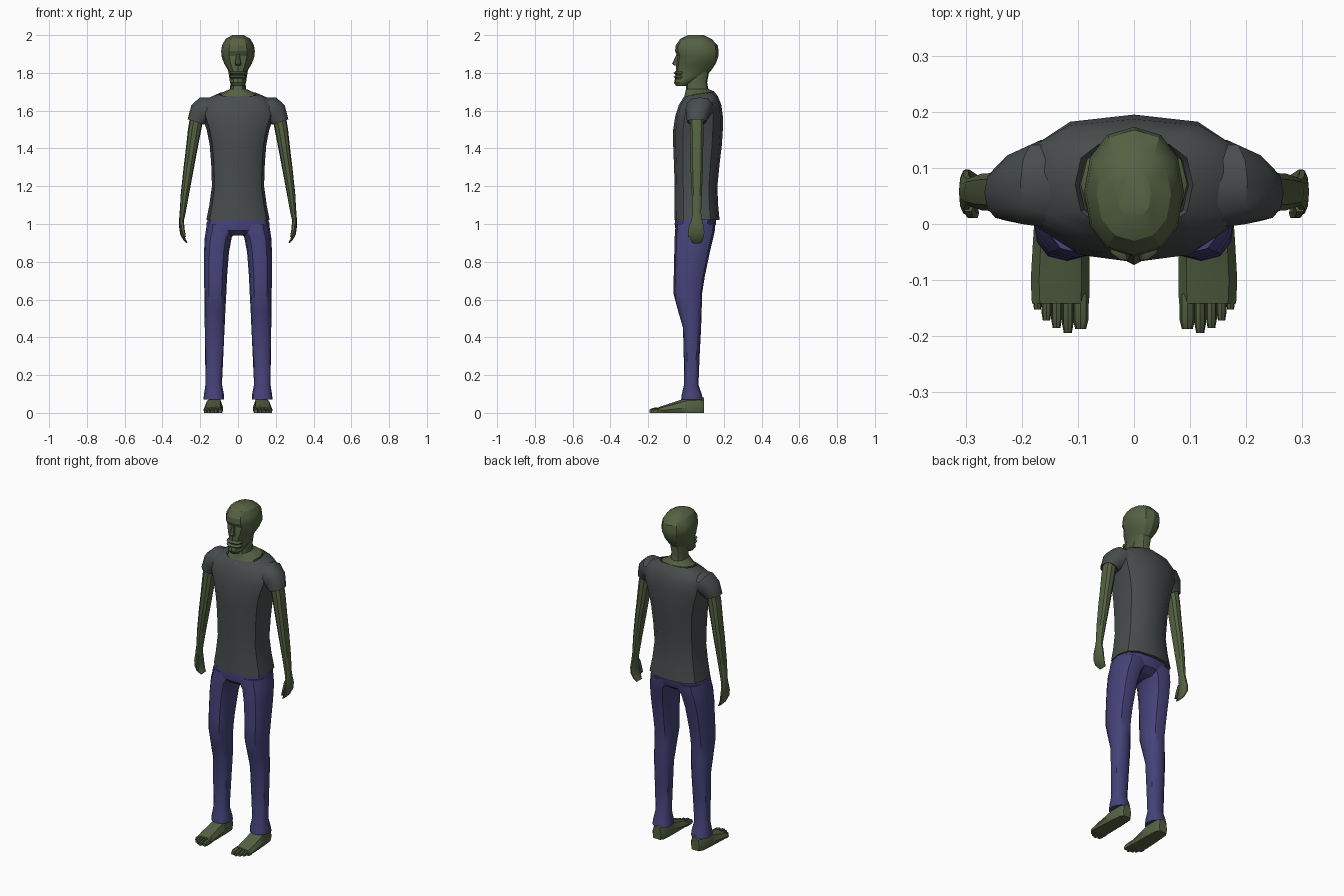
import bpy, bmesh, math


def material(name, rgb):
    m = bpy.data.materials.new(name)
    m.diffuse_color = (*rgb, 1)
    return m


SKIN = material("skin", (0.09, 0.12, 0.055))
CLOTH = material("shirt_cloth", (0.065, 0.073, 0.075))
DENIM = material("trouser_cloth", (0.06, 0.055, 0.19))


def ring(x, y0, y1, z, a, tilt=0, pitch=0, n=12, p=2.3):
    """Rounded cross-section: half-width a in x, from y0 to y1, tilted sideways or pitched."""
    pts = []
    b, cy = (y1 - y0) / 2, (y0 + y1) / 2
    for i in range(n):
        t = 2 * math.pi * i / n
        c, s = math.cos(t), math.sin(t)
        u = math.copysign(abs(c) ** (2 / p), c) * a
        v = math.copysign(abs(s) ** (2 / p), s) * b
        pts.append((x + u * math.cos(tilt), cy + v, z + u * math.sin(tilt) + v * pitch))
    return pts


def slab(y, x0, x1, h, peak=0.5, low=0.0):
    """Foot section standing across y, with a rounded top."""
    w = x1 - x0
    return [(x0 + 0.08 * w, y, low), (x1 - 0.08 * w, y, low), (x1, y, low + (h - low) * 0.35),
            (x1 - 0.14 * w, y, low + (h - low) * 0.8), (x0 + (1 - peak) * w, y, h),
            (x0 + 0.14 * w, y, low + (h - low) * 0.9), (x0, y, low + (h - low) * 0.4)]


def loft(name, rings, mat, mirror=False, caps=(True, True), angle=35):
    bm = bmesh.new()
    loops = [[bm.verts.new(p) for p in r] for r in rings]
    for lo, hi in zip(loops, loops[1:]):
        n = len(lo)
        for i in range(n):
            j = (i + 1) % n
            bm.faces.new((lo[i], lo[j], hi[j], hi[i]))
    if caps[0]:
        bm.faces.new(loops[0][::-1])
    if caps[1]:
        bm.faces.new(loops[-1])
    bmesh.ops.recalc_face_normals(bm, faces=bm.faces)
    me = bpy.data.meshes.new(name)
    bm.to_mesh(me)
    bm.free()
    me.materials.append(mat)
    ob = bpy.data.objects.new(name, me)
    bpy.context.collection.objects.link(ob)
    bpy.ops.object.select_all(action='DESELECT')
    ob.select_set(True)
    bpy.context.view_layer.objects.active = ob
    bpy.ops.object.shade_smooth_by_angle(angle=math.radians(angle))
    if mirror:
        m = ob.modifiers.new("mirror", 'MIRROR')
        m.use_axis = (True, False, False)
        m.use_mirror_merge = False
    return ob


# Head: chin, jaw, eye line, brow, crown
loft("head", [ring(0, y0, y1, z, a, n=12, p=2.2) for z, y0, y1, a in (
    (1.73, -0.052, 0.0, 0.028), (1.748, -0.063, 0.03, 0.042), (1.785, -0.056, 0.105, 0.048),
    (1.815, -0.054, 0.135, 0.053), (1.85, -0.053, 0.158, 0.074), (1.89, -0.046, 0.172, 0.088),
    (1.915, -0.058, 0.173, 0.089), (1.945, -0.055, 0.168, 0.085), (1.98, -0.03, 0.135, 0.066),
    (2.0, 0.01, 0.095, 0.03))], SKIN, angle=28)

# Nose and lips
loft("nose", [ring(0, y0, -0.03, z, a, n=8) for z, y0, a in (
    (1.838, -0.06, 0.014), (1.848, -0.073, 0.016), (1.9, -0.05, 0.008))], SKIN)
for part, z in (("lower_lip", 1.779), ("upper_lip", 1.8)):
    loft(part, [ring(0, y0, 0.0, z + dz, a, n=12) for dz, y0, a in (
        (-0.011, -0.054, 0.04), (0, -0.067, 0.046), (0.008, -0.054, 0.04))], SKIN)

# Neck, spreading out to the collar
loft("neck", [ring(0, 0.005, 0.125, 1.82, 0.045), ring(0, 0.002, 0.112, 1.75, 0.04),
              ring(0, 0.0, 0.118, 1.715, 0.042),
              ring(0, -0.008, 0.15, 1.69, 0.095, pitch=0.15),
              ring(0, -0.02, 0.155, 1.66, 0.1)], SKIN)

# Shirt body
loft("shirt", [ring(0, y0, y1, z, a, pitch=k, p=2.7) for z, y0, y1, a, k in (
    (1.02, -0.062, 0.178, 0.168, 0), (1.1, -0.06, 0.17, 0.152, 0), (1.2, -0.06, 0.166, 0.138, 0),
    (1.32, -0.064, 0.178, 0.142, 0), (1.42, -0.068, 0.19, 0.15, 0), (1.5, -0.068, 0.195, 0.166, 0),
    (1.57, -0.057, 0.195, 0.19, 0), (1.63, -0.038, 0.187, 0.195, 0),
    (1.665, -0.022, 0.17, 0.165, 0.1), (1.688, -0.01, 0.15, 0.105, 0.15),
    (1.67, 0.0, 0.14, 0.095, 0.15))], CLOTH, caps=(True, False))

# Sleeves, open at the cuff
loft("sleeve", [ring(x, y0, y1, z, a, t) for x, z, y0, y1, a, t in (
    (0.11, 1.61, 0.0, 0.15, 0.06, 1.5), (0.165, 1.605, -0.005, 0.15, 0.075, 1.05),
    (0.2, 1.588, 0.0, 0.13, 0.062, 0.7), (0.224, 1.54, 0.005, 0.107, 0.045, 0.33),
    (0.224, 1.545, 0.015, 0.098, 0.038, 0.33))], CLOTH, True, caps=(True, False))

# Arms running into flat, curled hands
loft("arm", [ring(x, 0.057 - b, 0.057 + b, z, a, t, n=10) for x, z, a, b, t in (
    (0.215, 1.58, 0.036, 0.038, 0.3), (0.23, 1.5, 0.035, 0.038, 0.2),
    (0.248, 1.38, 0.03, 0.035, 0.15), (0.262, 1.29, 0.027, 0.034, 0.12),
    (0.281, 1.16, 0.022, 0.028, 0.1), (0.293, 1.06, 0.016, 0.024, 0.05),
    (0.299, 1.02, 0.013, 0.03, 0), (0.3, 0.985, 0.012, 0.04, -0.1),
    (0.297, 0.95, 0.01, 0.042, -0.4), (0.284, 0.918, 0.007, 0.034, -0.7),
    (0.27, 0.9, 0.004, 0.024, -0.8))], SKIN, True)
loft("thumb", [ring(x, y - 0.011, y + 0.011, z, a, n=6) for x, y, z, a in (
    (0.296, 0.032, 1.01, 0.01), (0.292, 0.021, 0.97, 0.01), (0.282, 0.02, 0.93, 0.006))],
    SKIN, True)

# Trousers: hips and two legs
loft("hips", [ring(0, y0, y1, z, a, p=2.7) for z, y0, y1, a in (
    (0.94, -0.03, 0.11, 0.1), (0.965, -0.055, 0.145, 0.165), (1.0, -0.06, 0.158, 0.168),
    (1.05, -0.055, 0.162, 0.15))], DENIM)
loft("trouser_leg", [ring((x0 + x1) / 2, y0, y1, z, (x1 - x0) / 2, p=2.5)
                     for z, x0, x1, y0, y1 in (
    (0.07, 0.073, 0.183, -0.026, 0.09), (0.1, 0.075, 0.18, -0.022, 0.083),
    (0.15, 0.085, 0.172, -0.01, 0.066), (0.3, 0.078, 0.174, -0.012, 0.072),
    (0.45, 0.071, 0.176, -0.016, 0.08), (0.54, 0.067, 0.177, -0.042, 0.083),
    (0.63, 0.062, 0.178, -0.066, 0.085), (0.72, 0.058, 0.18, -0.065, 0.099),
    (0.85, 0.048, 0.18, -0.062, 0.126), (0.93, 0.033, 0.176, -0.06, 0.145),
    (0.96, 0.012, 0.171, -0.058, 0.152), (1.0, 0.005, 0.165, -0.055, 0.155))], DENIM, True)

# Feet and toes
loft("foot", [slab(y, x0, x1, h, k) for y, x0, x1, h, k in (
    (0.095, 0.1, 0.155, 0.08, 0.5), (0.075, 0.085, 0.17, 0.085, 0.5),
    (0.0, 0.08, 0.178, 0.08, 0.5), (-0.03, 0.08, 0.18, 0.068, 0.6),
    (-0.1, 0.079, 0.184, 0.045, 0.65), (-0.142, 0.08, 0.182, 0.031, 0.7))], SKIN, True)
for i, (x, w, tip) in enumerate(((0.095, 0.027, -0.187), (0.118, 0.02, -0.194),
                                 (0.138, 0.019, -0.185), (0.156, 0.018, -0.172),
                                 (0.172, 0.017, -0.152))):
    h = 0.03 - 0.002 * i
    loft(f"toe_{i + 1}", [slab(-0.125, x - w / 2, x + w / 2, h),
                          slab(tip + 0.015, x - w / 2, x + w / 2, h * 0.9),
                          slab(tip, x - w * 0.36, x + w * 0.36, h * 0.65)], SKIN, True)
